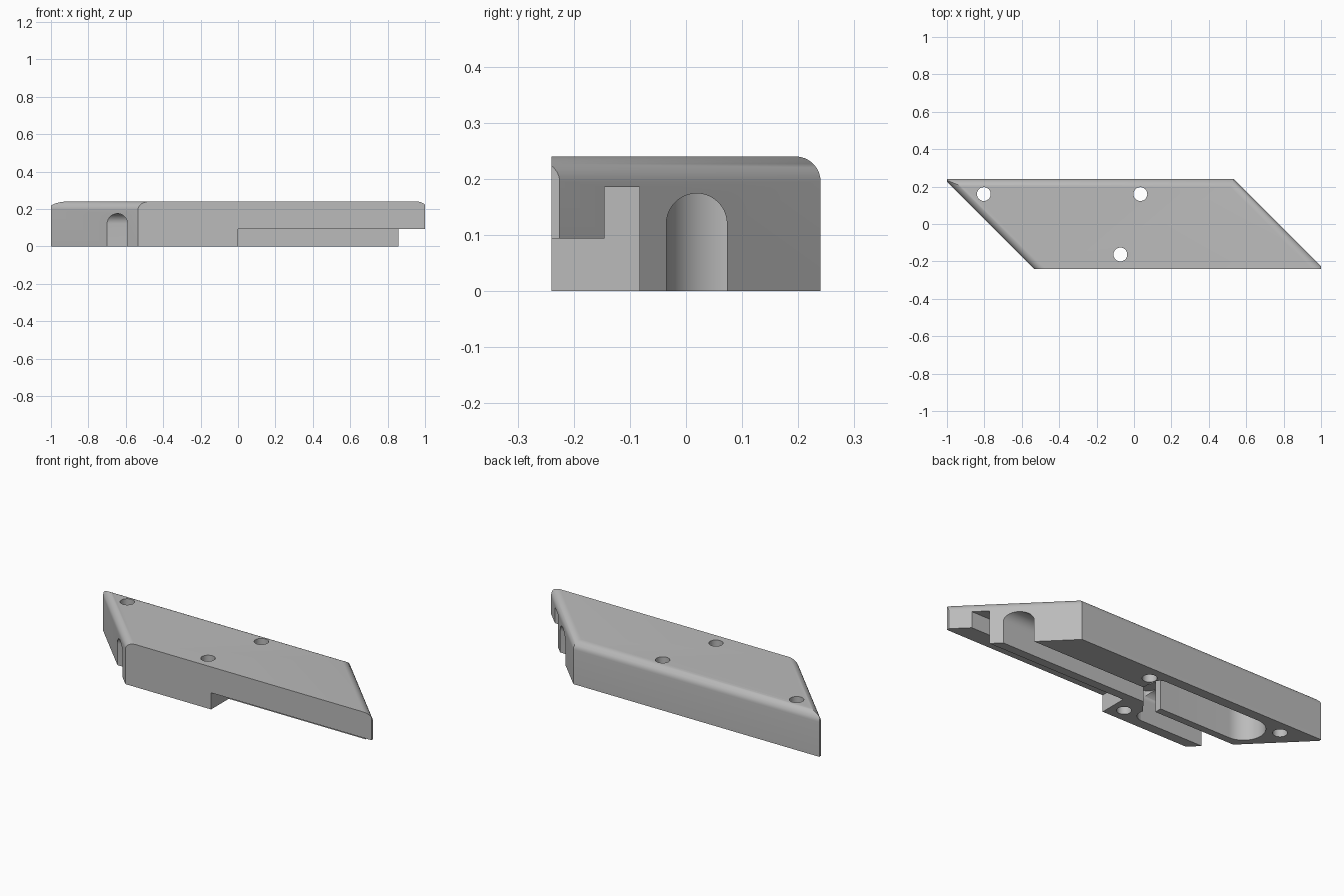
import bpy, bmesh, math

cube = bpy.data.objects.get("Cube")
if cube:
    bpy.data.objects.remove(cube, do_unlink=True)

grey = bpy.data.materials.new("plain grey")
grey.use_nodes = True
tone = (0.5, 0.5, 0.5, 1)
grey.diffuse_color = tone
grey.node_tree.nodes["Principled BSDF"].inputs["Base Color"].default_value = tone

HEIGHT, DEPTH, SLANT = 0.24, 0.24, 0.775
FLOOR = -0.1          # cutters start below the underside


def prism(name, points, sweep):
    """Sweep a closed outline along a vector."""
    bm = bmesh.new()
    face = bm.faces.new([bm.verts.new(p) for p in points])
    top = bmesh.ops.extrude_face_region(bm, geom=[face])["geom"]
    bmesh.ops.translate(bm, vec=sweep, verts=[v for v in top if isinstance(v, bmesh.types.BMVert)])
    bmesh.ops.recalc_face_normals(bm, faces=bm.faces)
    mesh = bpy.data.meshes.new(name)
    bm.to_mesh(mesh)
    bm.free()
    obj = bpy.data.objects.new(name, mesh)
    bpy.context.collection.objects.link(obj)
    return obj


def arc(cx, cy, r, start, end, n):
    angles = [math.radians(start + (end - start) * i / n) for i in range(n + 1)]
    return [(cx + r * math.cos(a), cy + r * math.sin(a)) for a in angles]


def cut(cutter):
    """Subtract a cutter from the body and discard it."""
    cutter.hide_render = True
    mod = body.modifiers.new("cut", 'BOOLEAN')
    mod.operation, mod.solver, mod.object = 'DIFFERENCE', 'EXACT', cutter
    bpy.ops.object.modifier_apply(modifier=mod.name)
    bpy.data.objects.remove(cutter, do_unlink=True)


def cut_plan(outline, top):
    cut(prism("plan_cutter", [(x, y, FLOOR) for x, y in outline], (0, 0, top - FLOOR)))


def cut_box(x0, x1, y0, y1, top):
    cut_plan([(x0, y0), (x1, y0), (x1, y1), (x0, y1)], top)


def cut_arch(x0, x1, y, r=0.055, spring=0.12):
    """Round-topped channel running along x."""
    outline = [(y + r, FLOOR)] + arc(y, spring, r, 0, 180, 20) + [(y - r, FLOOR)]
    cut(prism("arch_cutter", [(x0, a, b) for a, b in outline], (x1 - x0, 0, 0)))


# Slanted body, top edges rounded except along the flat front
corners = [(-SLANT + DEPTH, -DEPTH), (SLANT + DEPTH, -DEPTH),
           (SLANT - DEPTH, DEPTH), (-SLANT - DEPTH, DEPTH)]
body = prism("housing_body", [(x, y, 0) for x, y in corners], (0, 0, HEIGHT))
bm = bmesh.new()
bm.from_mesh(body.data)
rim = [e for e in bm.edges
       if all(v.co.z > HEIGHT / 2 for v in e.verts)
       and not all(v.co.y < 0 for v in e.verts)]
bmesh.ops.bevel(bm, geom=rim, offset=0.045, segments=8, profile=0.5,
                affect='EDGES', clamp_overlap=False)
bmesh.ops.recalc_face_normals(bm, faces=bm.faces)
bm.to_mesh(body.data)
bm.free()
bpy.ops.object.select_all(action='DESELECT')
body.select_set(True)
bpy.context.view_layer.objects.active = body

# Blunted sharp tips
cut_box(1, 1.2, -0.5, 0.5, 0.5)
cut_box(-1.2, -1, -0.5, 0.5, 0.5)

# Stepped rebate along the front
cut_box(0, 1.3, -0.4, -0.14, 0.094)
cut_box(0, 1.3, -0.145, -0.083, 0.185)

# Main pocket with a round far end and a rounded inner corner
pocket = arc(-0.64, 0.075, 0.11, 270, 90, 20) + arc(-0.05, 0.135, 0.05, 90, 0, 8) + [(0, -0.035)]
cut_plan(pocket, 0.185)

# Channels from the pocket to both ends, joined by a crossover
cut_arch(-0.02, 1, 0.019, r=0.054)
cut_arch(-1, -0.2, -0.13)
cut_plan(arc(-0.2, -0.13, 0.055, 0, 360, 32)[:-1], 0.175)
cut_plan([(-0.2, -0.12), (-0.15, -0.11), (-0.09, -0.035), (-0.09, 0), (-0.2, 0)], 0.18)

# Screw holes
for x, y in [(-0.803, 0.16), (0.034, 0.16), (-0.073, -0.163)]:
    cut_plan(arc(x, y, 0.037, 0, 360, 32)[:-1], 0.4)

body.data.materials.clear()
body.data.materials.append(grey)
bpy.ops.object.shade_smooth_by_angle(angle=math.radians(30))
